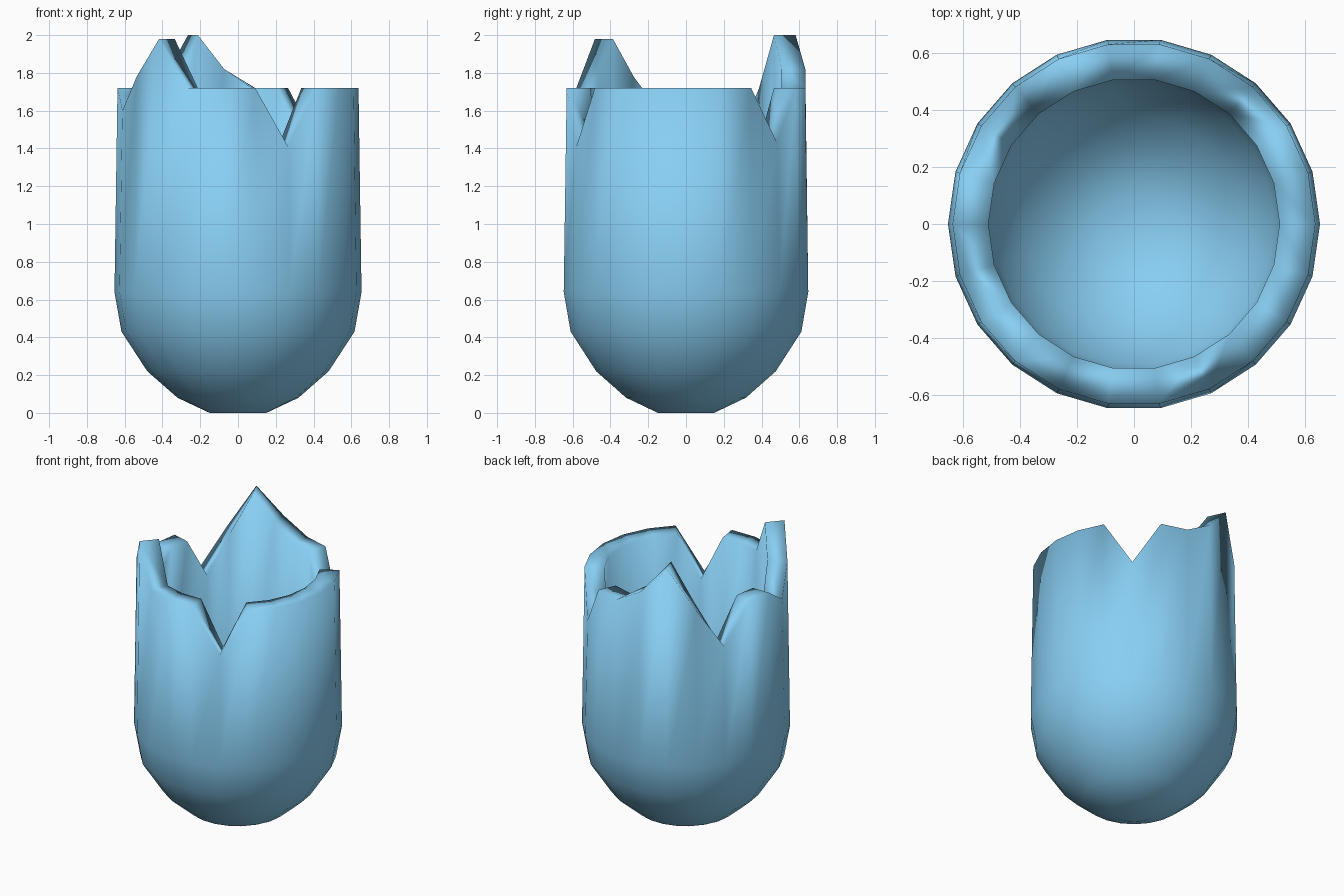
import bpy, bmesh, math

if "Cube" in bpy.data.objects:
    bpy.data.objects.remove(bpy.data.objects["Cube"])

SIDES = 22
RIM = 1.72
# jagged rim: vertex index -> height (notches and spikes)
JAGGED = {3: 1.43, 6: 1.82, 7: 2.0, 9: 1.45, 12: 1.60, 13: 1.78, 14: 1.98, 18: 1.41}
# (radius, height) from bottom up; None is the jagged rim
OUTER = [(0.15, 0), (0.32, 0.08), (0.48, 0.22), (0.617, 0.43), (0.654, 0.64), (0.638, None)]
INNER = [(0.12, 0.125), (0.26, 0.19), (0.39, 0.31), (0.495, 0.475), (0.528, 0.65), (0.512, None)]

bm = bmesh.new()


def ring(radius, height):
    verts = []
    for k in range(SIDES):
        a = math.tau * k / SIDES
        z = JAGGED.get(k, RIM) if height is None else height
        verts.append(bm.verts.new((radius * math.cos(a), radius * math.sin(a), z)))
    return verts


# outer wall up, over the rim, and down the inner wall
rings = [ring(r, z) for r, z in OUTER + INNER[::-1]]
for lo, hi in zip(rings, rings[1:]):
    for k in range(SIDES):
        n = (k + 1) % SIDES
        bm.faces.new((lo[k], lo[n], hi[n], hi[k]))

# closed bottom, outside and inside
bm.faces.new(rings[0][::-1])
bm.faces.new(rings[-1])
bmesh.ops.recalc_face_normals(bm, faces=bm.faces)
for f in bm.faces:
    f.smooth = True

mesh = bpy.data.meshes.new("broken_eggshell")
bm.to_mesh(mesh)
bm.free()
shell = bpy.data.objects.new("broken_eggshell", mesh)
bpy.context.collection.objects.link(shell)

# light blue shell
mat = bpy.data.materials.new("shell_blue")
mat.diffuse_color = (0.25, 0.62, 0.9, 1)
mat.use_nodes = True
mat.node_tree.nodes["Principled BSDF"].inputs["Base Color"].default_value = mat.diffuse_color
mesh.materials.append(mat)
